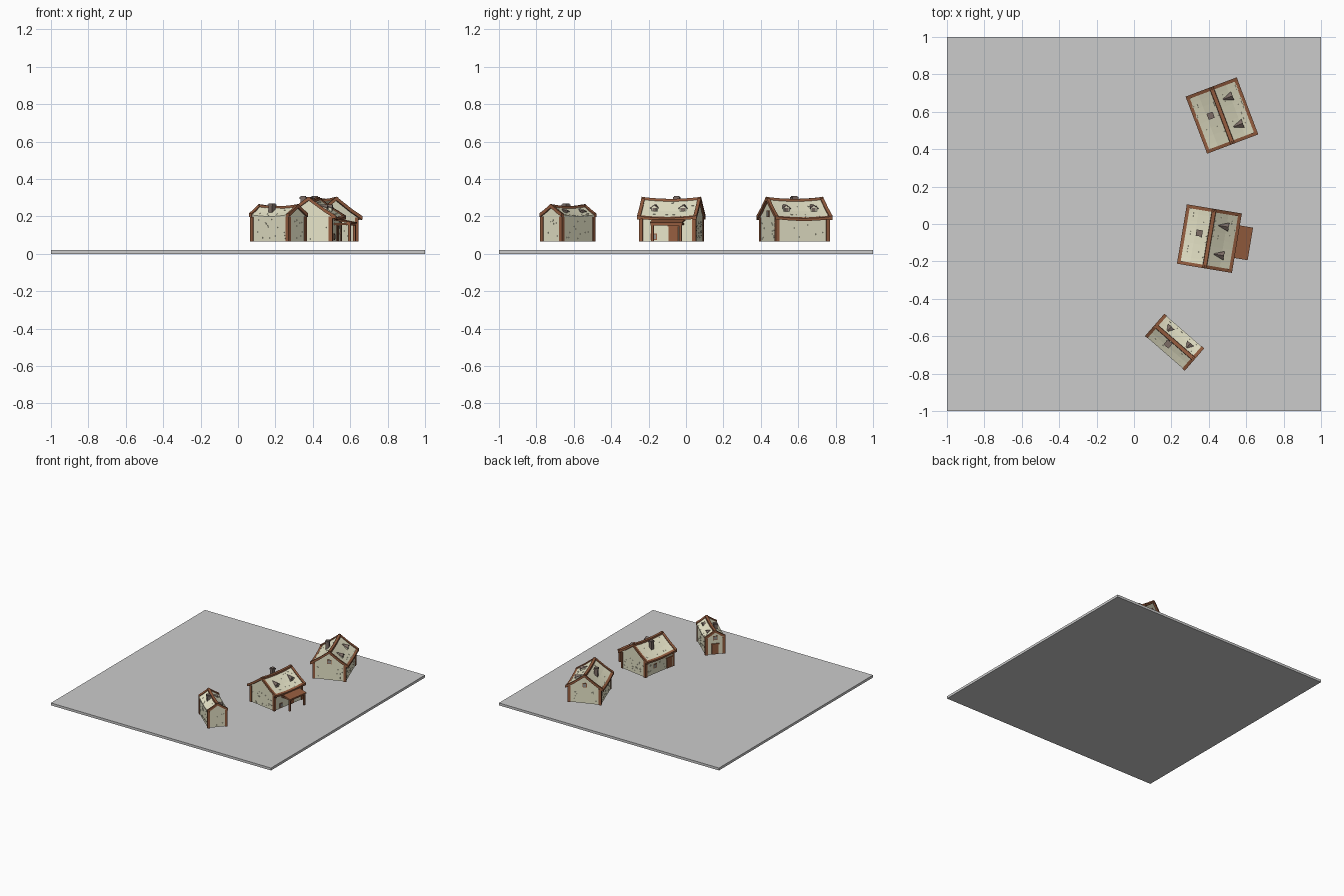
import bpy, bmesh, math, random
from mathutils import Matrix, Vector

if "Cube" in bpy.data.objects:
    bpy.data.objects.remove(bpy.data.objects["Cube"])

random.seed(4)


def material(name, col):
    m = bpy.data.materials.new(name)
    m.diffuse_color = (*col, 1)
    m.use_nodes = True
    m.node_tree.nodes["Principled BSDF"].inputs["Base Color"].default_value = m.diffuse_color
    return m


CREAM = material("plaster", (0.80, 0.78, 0.58))
WOOD = material("timber", (0.30, 0.11, 0.05))
DARK = material("dark_stone", (0.20, 0.15, 0.13))
GLASS = material("glass", (0.30, 0.30, 0.28))


def finish(name, bm, mat=None, M=Matrix()):
    bmesh.ops.recalc_face_normals(bm, faces=bm.faces)
    me = bpy.data.meshes.new(name)
    bm.to_mesh(me)
    bm.free()
    ob = bpy.data.objects.new(name, me)
    ob.matrix_world = M
    if mat:
        me.materials.append(mat)
    bpy.context.collection.objects.link(ob)


def box(bm, c, s, tilt=0):
    T = Matrix.Translation(c) @ Matrix.Rotation(tilt, 4, 'Y') @ Matrix.Diagonal((*s, 1))
    bmesh.ops.create_cube(bm, size=1, matrix=T)


def loft(bm, profile, ys, sag):
    # sweep an x,z profile along y, lifted by sag(y)
    rings = [[bm.verts.new((x, y, z + sag(y))) for x, z in profile] for y in ys]
    n = len(profile)
    for a, b in zip(rings, rings[1:]):
        for i in range(n):
            bm.faces.new((a[i], a[(i + 1) % n], b[(i + 1) % n], b[i]))
    bm.faces.new(rings[0])
    bm.faces.new(rings[-1][::-1])


def hull(bm, pts):
    vs = [bm.verts.new(p) for p in pts]
    bmesh.ops.convex_hull(bm, input=vs)


def house(tag, loc, angle, wx, wy, rx, ry, zr, ze, eaves, doors, windows):
    """wx, wy: wall half sizes; rx, ry: roof half sizes; zr, ze: ridge and eave height"""
    M = Matrix.Translation((*loc, 0)) @ Matrix.Rotation(math.radians(angle), 4, 'Z')
    z0 = 0.067
    curve = [(-1, 0), (-0.55, 0.41), (0, 1), (0.55, 0.41), (1, 0)]

    def sag(y):
        return 0.010 * (y / ry) ** 2

    def roof_z(x):
        t = abs(x) / rx
        f = 1 - t / 0.55 * 0.59 if t < 0.55 else 0.41 * (1 - t) / 0.45
        return ze + f * (zr - ze)

    def slab(top, bot, grow=1.0):
        up = [(x * rx * grow, ze + f * (zr - ze) + top) for x, f in curve]
        return up + [(x, z - top - bot) for x, z in reversed(up)]

    # walls with gables
    bm = bmesh.new()
    prof = [(-wx, z0), (wx, z0), (wx, roof_z(wx) - 0.003), (0.55 * rx, roof_z(0.55 * rx) - 0.003),
            (0, zr - 0.003), (-0.55 * rx, roof_z(0.55 * rx) - 0.003), (-wx, roof_z(wx) - 0.003)]
    loft(bm, prof, [-wy, wy], lambda y: 0)
    finish(tag + "_walls", bm, CREAM, M)

    # sagging roof
    bm = bmesh.new()
    ys = [ry * k / 4 for k in range(-4, 5)]
    loft(bm, slab(0, 0.010), ys, sag)
    finish(tag + "_roof", bm, CREAM, M)

    # timber: gable boards, ridge, eave boards, corner posts
    bm = bmesh.new()
    for s in (-1, 1):
        loft(bm, slab(0.006, 0.014, 1.03), [s * (ry - 0.014), s * (ry + 0.004)], sag)
        if eaves:
            e = s * rx
            loft(bm, [(e - s * 0.014, ze - 0.008), (e + s * 0.004, ze - 0.010),
                      (e + s * 0.004, ze + 0.004), (e - s * 0.014, ze + 0.010)], ys, sag)
        for t in (-1, 1):
            h = roof_z(wx) - z0
            box(bm, (s * (wx - 0.006), t * (wy - 0.006), z0 + h / 2 - 0.002), (0.020, 0.020, h))
    loft(bm, [(-0.012, zr - 0.012), (0.012, zr - 0.012), (0.010, zr + 0.005), (-0.010, zr + 0.005)], ys, sag)
    finish(tag + "_timber_frame", bm, WOOD, M)

    # chimney with cap
    bm = bmesh.new()
    cx, top = -0.40 * rx, zr + 0.020
    low = roof_z(cx) - 0.02
    box(bm, (cx, 0.02, (low + top) / 2), (0.026, 0.026, top - low))
    box(bm, (cx, 0.02, top - 0.010), (0.034, 0.034, 0.010))
    finish(tag + "_chimney", bm, DARK, M)

    # pair of dormers on the +x slope
    body, cap, pane = bmesh.new(), bmesh.new(), bmesh.new()
    xf, xb = 0.60 * rx, 0.24 * rx
    zb, zt = roof_z(xf), roof_z(xb)
    zm = zb + 0.55 * (zt - zb)
    for y in (-0.079 * ry / 0.16, 0.079 * ry / 0.16):
        hull(body, [(xf, y - 0.017, zb - 0.005), (xf, y + 0.017, zb - 0.005), (xf, y - 0.017, zm),
                    (xf, y + 0.017, zm), (xf, y, zt - 0.006), (xb, y, zt - 0.006)])
        for s in (-1, 1):
            hull(cap, [(xf + 0.005, y, zt), (xf + 0.005, y, zt - 0.006), (xb - 0.004, y, zt + 0.002),
                       (xf + 0.005, y + s * 0.024, zm), (xf + 0.005, y + s * 0.024, zm - 0.006)])
        box(pane, (xf, y, (zb + zm) / 2 + 0.002), (0.004, 0.020, 0.018))
    finish(tag + "_dormer_bodies", body, CREAM, M)
    finish(tag + "_dormer_roofs", cap, DARK, M)
    finish(tag + "_dormer_windows", pane, DARK, M)

    # doors and windows: wall axis, side, position along wall, height, width, tall
    def panel(bm, axis, side, p, z, w, h, d):
        if axis == 'x':
            box(bm, (side * wx, p, z), (d, w, h))
        else:
            box(bm, (p, side * wy, z), (w, d, h))

    bm, glass = bmesh.new(), bmesh.new()
    for axis, side, p in doors:
        panel(bm, axis, side, p, z0 + 0.041, 0.052, 0.082, 0.008)
        panel(bm, axis, side, p, z0 + 0.084, 0.064, 0.008, 0.014)
    for axis, side, p, z in windows:
        panel(bm, axis, side, p, z, 0.034, 0.034, 0.006)
        panel(glass, axis, side, p, z, 0.024, 0.024, 0.009)
    finish(tag + "_doors_and_frames", bm, WOOD, M)
    finish(tag + "_window_panes", glass, GLASS, M)

    # scattered bricks on walls, tiles on roof
    bm = bmesh.new()
    used = [d[:3] for d in doors] + [w[:3] for w in windows]
    for axis, half in (('x', wy), ('y', wx)):
        for side in (-1, 1):
            for _ in range(int(half * 180)):
                p = random.uniform(-half + 0.025, half - 0.025)
                z = random.uniform(z0 + 0.01, ze - 0.015)
                if not any(u[0] == axis and u[1] == side and abs(u[2] - p) < 0.042 for u in used):
                    panel(bm, axis, side, p, z, random.uniform(0.010, 0.018), 0.006, 0.004)
    for side in (-1, 1):
        for _ in range(14):
            t = random.choice((0.15, 0.33, 0.75, 0.9))
            drop = (0.59 / 0.55 if t < 0.55 else 0.41 / 0.45) * (zr - ze) / rx
            y = random.uniform(-ry + 0.03, ry - 0.03)
            box(bm, (side * t * rx, y, roof_z(t * rx) + sag(y)),
                (0.010, 0.012, 0.003), side * math.atan(drop))
    finish(tag + "_bricks_and_tiles", bm, CREAM, M)
    return M


# ground plate
bm = bmesh.new()
box(bm, (0, 0, 0.01), (2, 2, 0.02))
finish("ground_plate", bm)

# three cottages
house("large_house", (0.47, 0.58), 20.7, 0.125, 0.150, 0.142, 0.159, 0.289, 0.186, True,
      [], [('y', 1, 0, 0.215), ('y', -1, 0, 0.215)])
P = house("porch_house", (0.403, -0.078), -9.5, 0.125, 0.150, 0.145, 0.157, 0.289, 0.188, True,
          [('x', 1, 0.032), ('x', -1, -0.10)], [('x', 1, -0.075, 0.092), ('x', -1, 0.05, 0.13)])
house("small_house", (0.217, -0.632), 49, 0.073, 0.132, 0.077, 0.137, 0.250, 0.200, False,
      [('y', 1, 0)], [('y', 1, 0, 0.20)])

# porch roof, beam and posts
bm = bmesh.new()
box(bm, (0.173, 0.008, 0.174), (0.096, 0.176, 0.008), math.radians(11))
box(bm, (0.208, 0.008, 0.158), (0.012, 0.170, 0.012))
for y in (-0.068, 0.084):
    box(bm, (0.208, y, 0.111), (0.014, 0.014, 0.088))
    box(bm, (0.167, y, 0.160), (0.085, 0.010, 0.010))
finish("porch", bm, WOOD, P)
